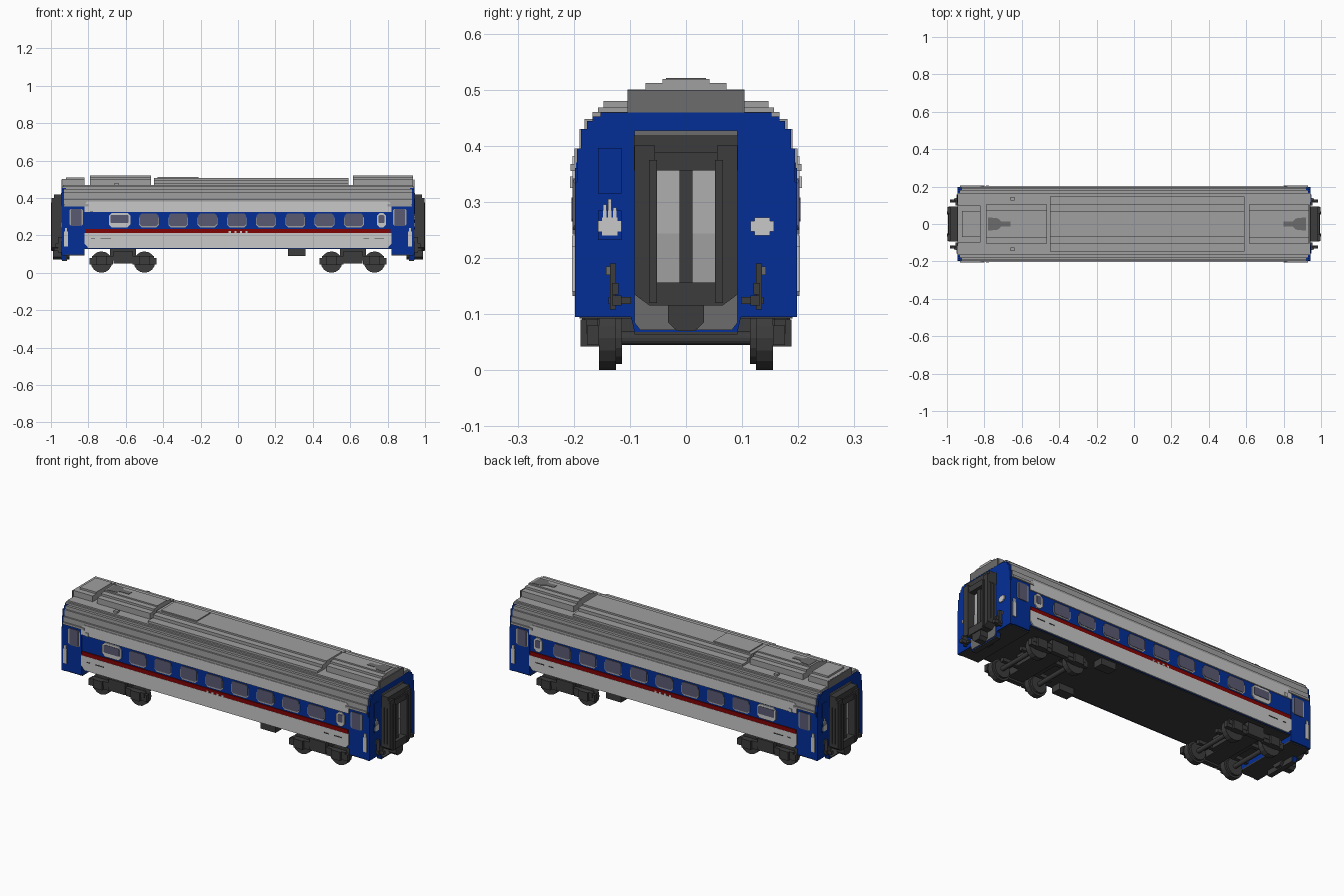
import bpy, bmesh, math
from mathutils import Matrix

cube = bpy.data.objects.get("Cube")
if cube:
    bpy.data.objects.remove(cube, do_unlink=True)


def material(name, rgb):
    m = bpy.data.materials.new(name)
    m.use_nodes = True
    m.diffuse_color = (*rgb, 1)
    m.node_tree.nodes["Principled BSDF"].inputs["Base Color"].default_value = (*rgb, 1)
    return m


LIGHT = material("light grey panel", (0.58, 0.58, 0.58))
PALE = material("pale door grey", (0.43, 0.43, 0.43))
ROOF = material("roof grey", (0.35, 0.35, 0.35))
MID = material("mid grey", (0.15, 0.15, 0.15))
BLUE = material("blue", (0.001, 0.028, 0.31))
RED = material("dark red", (0.22, 0.001, 0.001))
DARK = material("dark grey", (0.045, 0.045, 0.045))
GLASS = material("window glass", (0.10, 0.10, 0.17))


def finish(name, bm, mat):
    bmesh.ops.recalc_face_normals(bm, faces=bm.faces)
    me = bpy.data.meshes.new(name)
    bm.to_mesh(me)
    bm.free()
    me.materials.append(mat)
    bpy.context.collection.objects.link(bpy.data.objects.new(name, me))


def boxes(name, mat, items):
    """One object from several boxes given as (x0, x1, y0, y1, z0, z1)."""
    bm = bmesh.new()
    for b in items:
        vs = bmesh.ops.create_cube(bm, size=1)["verts"]
        for v in vs:
            for a in range(3):
                lo, hi = b[2 * a], b[2 * a + 1]
                v.co[a] = (lo + hi) / 2 + v.co[a] * (hi - lo)
    finish(name, bm, mat)


def mirrored(items, sx=(-1, 1), sy=(-1, 1)):
    """Repeat boxes on the chosen signs of x and y."""
    return [(*sorted((i * b[0], i * b[1])), *sorted((j * b[2], j * b[3])), b[4], b[5])
            for b in items for i in sx for j in sy]


def prisms(name, mat, shapes):
    """Extrude outlines: each is (points, axis, start, end)."""
    bm = bmesh.new()
    for pts, axis, a, b in shapes:
        place = (lambda p, t: (p[0], t, p[1])) if axis == "y" else (lambda p, t: (t, p[0], p[1]))
        lo = [bm.verts.new(place(p, a)) for p in pts]
        hi = [bm.verts.new(place(p, b)) for p in pts]
        bm.faces.new(lo)
        bm.faces.new(hi)
        for k in range(len(pts)):
            n = (k + 1) % len(pts)
            bm.faces.new((lo[k], lo[n], hi[n], hi[k]))
    finish(name, bm, mat)


def octagon(x0, x1, z0, z1, c):
    return [(x0 + c, z0), (x1 - c, z0), (x1, z0 + c), (x1, z1 - c),
            (x1 - c, z1), (x0 + c, z1), (x0, z1 - c), (x0, z0 + c)]


def symmetric(half):
    return half + [(-y, z) for y, z in reversed(half)]


# Body shell and blue ends
boxes("body", BLUE, [(-0.93, 0.93, -0.196, 0.196, 0.13, 0.37)])
boxes("vestibule_skirts", BLUE, mirrored([(0.82, 0.935, 0, 0.198, 0.098, 0.36)]))
end_outline = symmetric([(0.092, 0.068), (0.098, 0.095), (0.198, 0.095), (0.198, 0.335), (0.194, 0.335),
                         (0.194, 0.395), (0.187, 0.395), (0.187, 0.43), (0.176, 0.43), (0.176, 0.444),
                         (0.167, 0.444), (0.167, 0.452), (0.152, 0.452), (0.152, 0.459)])
prisms("end_walls", BLUE, [(end_outline, "x", s * 0.92, s * 0.943) for s in (-1, 1)])
boxes("floor", DARK, [(-0.82, 0.82, -0.19, 0.19, 0.126, 0.131)])
boxes("vestibule_floors", DARK, mirrored([(0.82, 0.938, 0, 0.19, 0.092, 0.1), (0.915, 0.942, 0, 0.092, 0.064, 0.092)]))

# Stepped roof as stacked layers
boxes("roof", ROOF, [(-l, l, -y, y, z0, z1) for l, y, z0, z1 in (
    (0.93, 0.199, 0.365, 0.395), (0.93, 0.19, 0.395, 0.43),
    (0.93, 0.181, 0.43, 0.448), (0.94, 0.167, 0.448, 0.46), (0.935, 0.157, 0.46, 0.468))])
boxes("roof_centre_panel", ROOF, [(-0.45, 0.59, -y, y, z0, z1) for y, z0, z1 in (
    (0.147, 0.465, 0.48), (0.103, 0.48, 0.497), (0.069, 0.497, 0.506))])
boxes("roof_centre_plate", ROOF, [(-0.43, -0.21, -0.06, 0.06, 0.506, 0.512)])
boxes("roof_end_blocks", ROOF, [(x0, x1, -y, y, z0, z1) for x0, x1 in ((-0.79, -0.465), (0.615, 0.935))
                                for y, z0, z1 in ((0.104, 0.455, 0.5), (0.072, 0.5, 0.512), (0.042, 0.512, 0.519))])
boxes("roof_end_cap", ROOF, [(-0.94, -0.82, -0.1, 0.1, 0.455, 0.5), (-0.92, -0.82, -0.07, 0.07, 0.5, 0.51)])
boxes("roof_end_fascia", MID, [(s * 0.9415 - 0.0025, s * 0.9415 + 0.0025, -0.104, 0.104, 0.459, 0.499)
                               for s in (-1, 1)])
vent = [(0.92, 0.036), (0.865, 0.03), (0.85, 0.014), (0.8, 0.014)]
bm = bmesh.new()
for shift, flip in ((0, 1), (0.14, -1)):
    outline = [(flip * (x - shift), y) for x, y in vent] + [(flip * (x - shift), -y) for x, y in reversed(vent)]
    base = bm.faces.new([bm.verts.new((x, y, 0.517)) for x, y in outline])
    top = bmesh.ops.extrude_face_region(bm, geom=[base])["geom"]
    bmesh.ops.translate(bm, vec=(0, 0, 0.004), verts=[v for v in top if isinstance(v, bmesh.types.BMVert)])
finish("roof_vents", bm, MID)
boxes("roof_knobs", ROOF, mirrored([(-0.66, -0.64, 0.125, 0.145, 0.465, 0.48)], sx=(1,)))
boxes("door_hoods", ROOF, mirrored([(0.8, 0.93, 0.19, 0.206, 0.355, 0.367)]))

# Side panels, stripe and windows on both sides
panels, stripes, frames, wide_frames, posts, panes = [], [], [], [], [], []
window_x = [-0.476 + 0.1565 * i for i in range(8)]
for s in (-1, 1):
    lower = [(-0.8, 0.132), (0.8, 0.132), (0.82, 0.155), (0.82, 0.212), (-0.82, 0.212), (-0.82, 0.155)]
    upper = [(-0.82, 0.325), (0.82, 0.325), (0.82, 0.365), (0.805, 0.382), (-0.805, 0.382), (-0.82, 0.365)]
    panels += [(p, "y", s * 0.19, s * 0.202) for p in (lower, upper)]
    stripes.append(([(-0.815, 0.212), (0.815, 0.212), (0.815, 0.234), (-0.815, 0.234)], "y", s * 0.19, s * 0.201))
    for x in window_x:
        frames.append((octagon(x - 0.053, x + 0.053, 0.242, 0.308, 0.014), "y", s * 0.19, s * 0.199))
        panes.append((octagon(x - 0.05, x + 0.05, 0.25, 0.316, 0.01), "y", s * 0.19, s * 0.201))
    for x, w in ((-0.633, 0.058), (0.767, 0.025)):
        wide_frames.append((octagon(x - w, x + w, 0.242, 0.32, 0.016), "y", s * 0.19, s * 0.202))
        panes.append((octagon(x - w + 0.01, x + w - 0.01, 0.265, 0.308, 0.004), "y", s * 0.19, s * 0.204))
    for e in (-1, 1):
        x = e * 0.865
        posts.append((octagon(x - 0.036, x + 0.036, 0.252, 0.34, 0.006), "y", s * 0.19, s * 0.2))
        panes.append((octagon(x - 0.027, x + 0.027, 0.25, 0.342, 0.004), "y", s * 0.19, s * 0.202))
prisms("side_panels", LIGHT, panels)
prisms("side_stripes", RED, stripes)
prisms("window_frames", ROOF, frames)
prisms("door_window_posts", ROOF, posts)
prisms("light_window_frames", LIGHT, wide_frames)
prisms("window_panes", GLASS, panes)
boxes("door_handrails", LIGHT, mirrored([(0.908, 0.93, 0.196, 0.203, 0.14, 0.22), (0.913, 0.925, 0.196, 0.203, 0.22, 0.24)]))
boxes("side_markings", DARK, mirrored([(-0.785, -0.765, 0.2, 0.2035, 0.179, 0.184), (-0.735, -0.68, 0.2, 0.2035, 0.179, 0.184),
                                       (0.67, 0.7, 0.2, 0.2035, 0.179, 0.184), (0.73, 0.78, 0.2, 0.2035, 0.179, 0.184)], sx=(1,)))
boxes("stripe_markings", LIGHT, mirrored([(x, x + 0.012, 0.199, 0.203, 0.212, 0.222)
                                          for x in (-0.05, -0.02, 0.01, 0.04)], sx=(1,)))
boxes("side_lamps", LIGHT, mirrored([(-0.79, -0.775, 0.195, 0.207, 0.325, 0.345)], sx=(1,)))

# Gangway: surround, bellows, hood and double door at each end
surround = symmetric([(0.082, 0.072), (0.092, 0.085), (0.092, 0.427)])
bellows_l = [(-0.065, 0.115), (-0.092, 0.135), (-0.092, 0.4), (-0.055, 0.4), (-0.055, 0.135)]
bellows_r = [(-y, z) for y, z in bellows_l]
bellows, sills = [], []
for s in (-1, 1):
    for k in range(3):
        a = 0.945 + 0.019 * k
        bellows += [(p, "x", s * a, s * (a + 0.013)) for p in (bellows_l, bellows_r)]
    core = [(y * 0.96, z) for y, z in bellows_l]
    bellows += [(p, "x", s * 0.943, s * 0.985) for p in (core, [(-y, z) for y, z in core])]
    sills.append((symmetric([(0.065, 0.115), (0.092, 0.135), (0.092, 0.156)]), "x", s * 0.943, s * 0.995))
prisms("gangway_surrounds", MID, [(surround, "x", s * 0.94, s * 0.947) for s in (-1, 1)])
prisms("gangway_bellows", DARK, bellows)
prisms("gangway_sills", DARK, sills)
boxes("gangway_frames", DARK, mirrored([
    (0.943, 1.0, 0.052, 0.066, 0.12, 0.375), (0.943, 0.992, 0, 0.093, 0.356, 0.388),
    (0.943, 0.985, 0, 0.093, 0.388, 0.418), (0.943, 0.975, 0, 0.012, 0.156, 0.36)]))
boxes("door_lower_panels", ROOF, mirrored([(0.943, 0.96, 0.012, 0.053, 0.156, 0.244)]))
boxes("door_upper_panels", PALE, mirrored([(0.943, 0.958, 0.012, 0.053, 0.244, 0.357)]))

# Couplers, end fittings and lamps
couplers = [([(-0.016, 0.07), (0.016, 0.07), (0.032, 0.085), (0.032, 0.117), (-0.032, 0.117), (-0.032, 0.085)],
             "x", s * 0.9, s * 0.99) for s in (-1, 1)]
prisms("couplers", DARK, couplers)
boxes("end_hooks", DARK, mirrored([(0.94, 0.962, 0.125, 0.135, 0.108, 0.19), (0.94, 0.985, 0.115, 0.132, 0.115, 0.133),
                                   (0.94, 0.955, 0.098, 0.138, 0.118, 0.13), (0.94, 0.975, 0.12, 0.132, 0.135, 0.155)]))
boxes("end_lamps", LIGHT, mirrored([(0.94, 0.948, 0.115, 0.157, 0.247, 0.266), (0.94, 0.948, 0.122, 0.15, 0.24, 0.272)]))
boxes("lamp_brackets", LIGHT, [(*sorted((s * 0.94, s * 0.948)), s * y - 0.003, s * y + 0.003, 0.27, z)
                               for s in (-1, 1) for y, z in ((-0.145, 0.295), (-0.136, 0.305), (-0.127, 0.29))])
boxes("end_hatches", BLUE, [(*sorted((s * 0.94, s * 0.946)), *sorted((s * -0.157, s * -0.115)), z0, z1)
                            for s in (-1, 1) for z0, z1 in ((0.315, 0.396), (0.232, 0.285))])
boxes("end_hatch_marks", MID, mirrored([(0.94, 0.946, 0.128, 0.143, 0.17, 0.185)]))

# Bogies: wheels, axles and side frames
bm = bmesh.new()
bogie_frames = []
for c in (-0.615, 0.615):
    for dx in (-0.115, 0.115):
        for y, r, d in ((-0.14, 0.057, 0.03), (0.14, 0.057, 0.03), (-0.12, 0.046, 0.012),
                        (0.12, 0.046, 0.012), (0, 0.012, 0.35)):
            place = Matrix.Translation((c + dx, y, 0.057)) @ Matrix.Rotation(math.pi / 2, 4, "X")
            bmesh.ops.create_cone(bm, cap_ends=True, segments=16, radius1=r, radius2=r, depth=d, matrix=place)
        bogie_frames += mirrored([(c + dx - 0.028, c + dx + 0.028, 0.155, 0.188, 0.042, 0.09),
                                  (c + dx - 0.063, c + dx + 0.063, 0.155, 0.176, 0.045, 0.08)], sx=(1,))
    bogie_frames += mirrored([(c - 0.165, c + 0.165, 0.157, 0.178, 0.065, 0.09),
                              (c - 0.05, c + 0.05, 0.157, 0.182, 0.05, 0.115),
                              (c - 0.155, c + 0.155, 0.06, 0.08, 0.065, 0.085)], sx=(1,))
    bogie_frames += [(c - 0.045, c + 0.045, -0.175, 0.175, 0.06, 0.1), (c - 0.07, c + 0.07, -0.06, 0.06, 0.065, 0.13)]
finish("wheels_and_axles", bm, DARK)
boxes("bogie_frames", DARK, bogie_frames)

# Underfloor equipment
boxes("underfloor_boxes", DARK, mirrored([(0.268, 0.36, 0.13, 0.185, 0.09, 0.13)], sx=(1,)))
